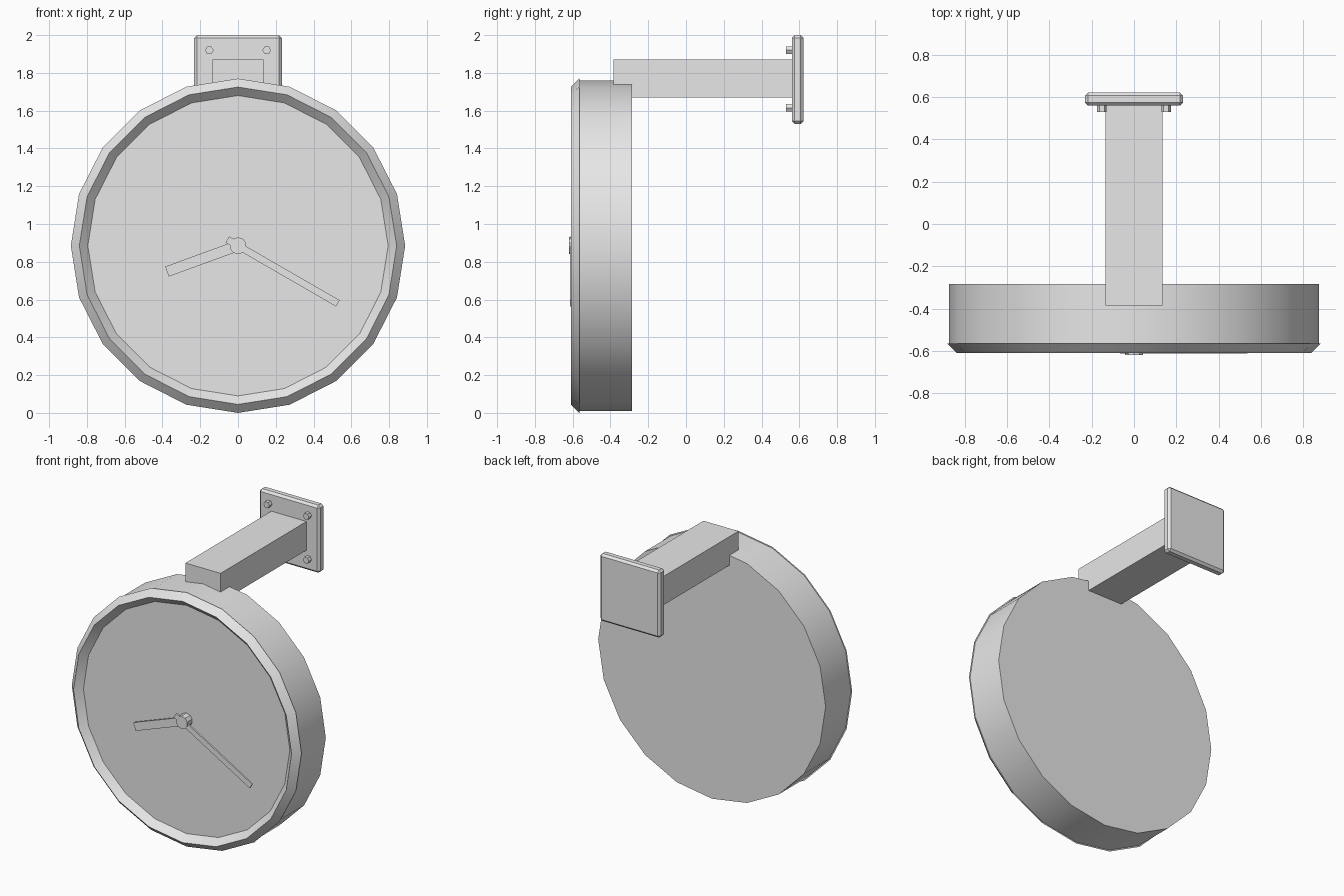
import bpy, bmesh, math
from mathutils import Matrix, Vector

cube = bpy.data.objects.get("Cube")
if cube:
    bpy.data.objects.remove(cube, do_unlink=True)

grey = bpy.data.materials.new("light_grey")
grey.use_nodes = True
grey.diffuse_color = (0.8, 0.8, 0.8, 1)
grey.node_tree.nodes["Principled BSDF"].inputs["Base Color"].default_value = grey.diffuse_color

CENTRE = Vector((0, 0, 0.885))
FACE_Y = -0.565


def finish(name, bm, smooth=False):
    bmesh.ops.recalc_face_normals(bm, faces=bm.faces)
    mesh = bpy.data.meshes.new(name)
    bm.to_mesh(mesh)
    bm.free()
    mesh.materials.append(grey)
    obj = bpy.data.objects.new(name, mesh)
    bpy.context.collection.objects.link(obj)
    if smooth:
        bpy.ops.object.select_all(action='DESELECT')
        obj.select_set(True)
        bpy.context.view_layer.objects.active = obj
        bpy.ops.object.shade_smooth_by_angle(angle=math.radians(30))
    return obj


def box(name, low, high, bevel=0, matrix=Matrix()):
    low, high = Vector(low), Vector(high)
    bm = bmesh.new()
    place = Matrix.Translation((low + high) / 2) @ Matrix.Diagonal((*(high - low), 1))
    bmesh.ops.create_cube(bm, size=1, matrix=place)
    if bevel:
        bmesh.ops.bevel(bm, geom=bm.edges[:], offset=bevel, segments=1, affect='EDGES')
    bm.transform(matrix)
    return finish(name, bm)


def disc(name, centre, radius, y0, y1, sides, turn=0, smooth=False):
    """Closed cylinder lying along y, with a corner at the angle turn."""
    bm = bmesh.new()
    place = (Matrix.Translation((centre[0], (y0 + y1) / 2, centre[2]))
             @ Matrix.Rotation(turn, 4, 'Y') @ Matrix.Rotation(math.pi / 2, 4, 'X'))
    bmesh.ops.create_cone(bm, cap_ends=True, segments=sides, radius1=radius,
                          radius2=radius, depth=y1 - y0, matrix=place)
    return finish(name, bm, smooth)


# Drum of the clock, its front cap being the dial
disc("clock_body", CENTRE, 0.876, FACE_Y, -0.285, 20, smooth=True)

# Ridged rim: a triangular section swept round the dial
bm = bmesh.new()
section = [(0.885, FACE_Y), (0.84, -0.61), (0.795, FACE_Y)]
rings = []
for i in range(20):
    a = math.tau * i / 20
    rings.append([bm.verts.new((r * math.sin(a), y, CENTRE.z + r * math.cos(a)))
                  for r, y in section])
for i, ring in enumerate(rings):
    after = rings[(i + 1) % len(rings)]
    for j in range(3):
        k = (j + 1) % 3
        bm.faces.new((ring[j], ring[k], after[k], after[j]))
finish("clock_rim", bm, smooth=True)


# Hands, each drawn along +x and turned about the centre
def hand(name, tail, length, width, y0, y1, degrees):
    turn = Matrix.Translation(CENTRE) @ Matrix.Rotation(math.radians(degrees), 4, 'Y')
    box(name, (-tail, y0, -width / 2), (length, y1, width / 2), matrix=turn)


hand("hour_hand", 0.02, 0.40, 0.056, -0.602, -0.588, 160)
hand("minute_hand", 0.065, 0.61, 0.038, -0.613, -0.602, 30)
disc("hand_hub", CENTRE, 0.045, FACE_Y, -0.62, 10, smooth=False)

# Bracket
box("bracket_arm", (-0.135, -0.385, 1.67), (0.135, 0.57, 1.87))
box("wall_plate", (-0.232, 0.56, 1.53), (0.232, 0.622, 2.0), bevel=0.015)
for side, sx in (("left", 1), ("right", -1)):
    for level, z in (("upper", 1.92), ("lower", 1.615)):
        disc(f"{level}_{side}_bolt", (sx * 0.152, 0, z), 0.023, 0.53, 0.565, 6,
             turn=math.pi / 2)
